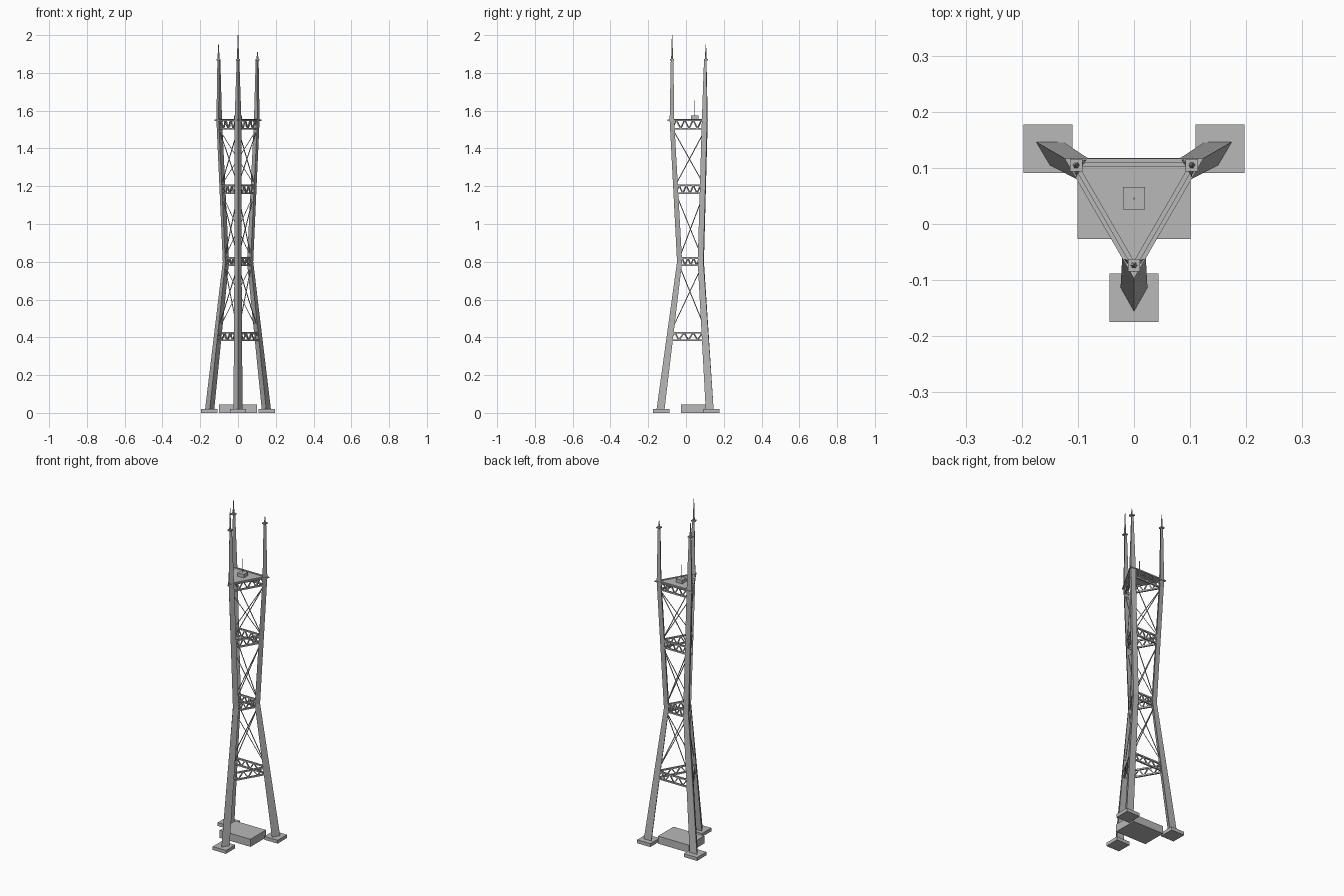
import bpy, bmesh, math
from mathutils import Vector, Matrix

if "Cube" in bpy.data.objects:
    bpy.data.objects.remove(bpy.data.objects["Cube"], do_unlink=True)

steel = bpy.data.materials.new("steel_grey")
steel.use_nodes = True
GREY = (0.48, 0.48, 0.48, 1)
steel.diffuse_color = GREY
steel.node_tree.nodes["Principled BSDF"].inputs["Base Color"].default_value = GREY

CENTRE = Vector((0, 0.0455, 0))
SIDES = {"front": -90, "left": 30, "right": 150}
# Leg profile: height, inner radius, outer radius, half width
PROFILE = [(0.01, 0.16, 0.2025, 0.024), (0.8, 0.066, 0.093, 0.019),
           (1.55, 0.108, 0.132, 0.018), (1.87, 0.112, 0.126, 0.007)]
SPIKE_TOP = {"front": 2.0, "right": 1.95, "left": 1.91}


def polar(angle, r, z, side=0.0):
    a = math.radians(angle)
    out = Vector((math.cos(a), math.sin(a), 0))
    across = Vector((-out.y, out.x, 0))
    return CENTRE + out * r + across * side + Vector((0, 0, z))


def finish(bm, name):
    bmesh.ops.recalc_face_normals(bm, faces=bm.faces)
    mesh = bpy.data.meshes.new(name)
    bm.to_mesh(mesh)
    bm.free()
    mesh.materials.append(steel)
    obj = bpy.data.objects.new(name, mesh)
    bpy.context.collection.objects.link(obj)
    return obj


def add_box(bm, centre, size):
    m = Matrix.Translation(centre) @ Matrix.Diagonal((*size, 1))
    bmesh.ops.create_cube(bm, size=1, matrix=m)


def add_bar(bm, a, b, r1, r2=None, sides=4):
    d = b - a
    rot = d.to_track_quat('Z', 'Y').to_matrix().to_4x4()
    spin = Matrix.Rotation(math.pi / sides, 4, 'Z')
    bmesh.ops.create_cone(bm, cap_ends=True, segments=sides, radius1=r1,
                          radius2=r1 if r2 is None else r2, depth=d.length,
                          matrix=Matrix.Translation((a + b) / 2) @ rot @ spin)


def loft(bm, rings):
    loops = [[bm.verts.new(p) for p in ring] for ring in rings]
    n = len(loops[0])
    for lo, hi in zip(loops, loops[1:]):
        for i in range(n):
            j = (i + 1) % n
            bm.faces.new((lo[i], lo[j], hi[j], hi[i]))
    bm.faces.new(loops[0])
    bm.faces.new(loops[-1])


def leg_mid(angle, z):
    # Middle of the leg section at a given height
    for (z0, i0, o0, _), (z1, i1, o1, _) in zip(PROFILE, PROFILE[1:]):
        if z <= z1:
            t = (z - z0) / (z1 - z0)
            r0, r1 = (i0 + o0) / 2, (i1 + o1) / 2
            return polar(angle, r0 + (r1 - r0) * t, z)


# Legs, footings, mast caps and spikes
for side, ang in SIDES.items():
    bm = bmesh.new()
    loft(bm, [[polar(ang, ri, z, -w), polar(ang, ro, z), polar(ang, ri, z, w)]
              for z, ri, ro, w in PROFILE])
    finish(bm, side + "_leg")

    bm = bmesh.new()
    add_box(bm, polar(ang, 0.177, 0.01), (0.087, 0.087, 0.02))
    finish(bm, side + "_footing")

    bm = bmesh.new()
    add_box(bm, polar(ang, 0.119, 1.87), (0.022, 0.022, 0.007))
    add_bar(bm, polar(ang, 0.119, 1.87), polar(ang, 0.119, SPIKE_TOP[side]),
            0.006, 0.0015, 6)
    finish(bm, side + "_spike")

# Trusses and cross braces on the three faces
TRUSSES = [(0.385, 0.425), (0.782, 0.82), (1.162, 1.205), (1.505, 1.552)]
PANELS = 8
FACES = [("front", "left"), ("left", "right"), ("right", "front")]
for s0, s1 in FACES:
    a0, a1 = SIDES[s0], SIDES[s1]
    bm = bmesh.new()
    for lo, hi in TRUSSES:
        chords = [(leg_mid(a0, z), leg_mid(a1, z)) for z in (lo, hi)]
        for p, q in chords:
            add_bar(bm, p, q, 0.006)
        for i in range(PANELS):
            p, q = chords[i % 2], chords[(i + 1) % 2]
            add_bar(bm, p[0].lerp(p[1], i / PANELS),
                    q[0].lerp(q[1], (i + 1) / PANELS), 0.004)
    finish(bm, f"{s0}_{s1}_trusses")

    bm = bmesh.new()
    for (_, lo), (hi, _) in zip(TRUSSES, TRUSSES[1:]):
        add_bar(bm, leg_mid(a0, lo), leg_mid(a1, hi), 0.0025)
        add_bar(bm, leg_mid(a1, lo), leg_mid(a0, hi), 0.0025)
    finish(bm, f"{s0}_{s1}_braces")

# Triangular top deck
bm = bmesh.new()
loft(bm, [[polar(a, 0.143, z) for a in SIDES.values()] for z in (1.546, 1.553)])
finish(bm, "top_deck")

# Cabin and antenna on the deck
bm = bmesh.new()
add_box(bm, CENTRE + Vector((0, 0, 1.563)), (0.04, 0.04, 0.022))
finish(bm, "deck_cabin")
bm = bmesh.new()
add_bar(bm, polar(0, 0, 1.57), polar(0, 0, 1.655), 0.002, sides=6)
finish(bm, "deck_antenna")

# Ground building
bm = bmesh.new()
add_box(bm, CENTRE + Vector((0, 0, 0.0225)), (0.202, 0.145, 0.045))
finish(bm, "base_building")
